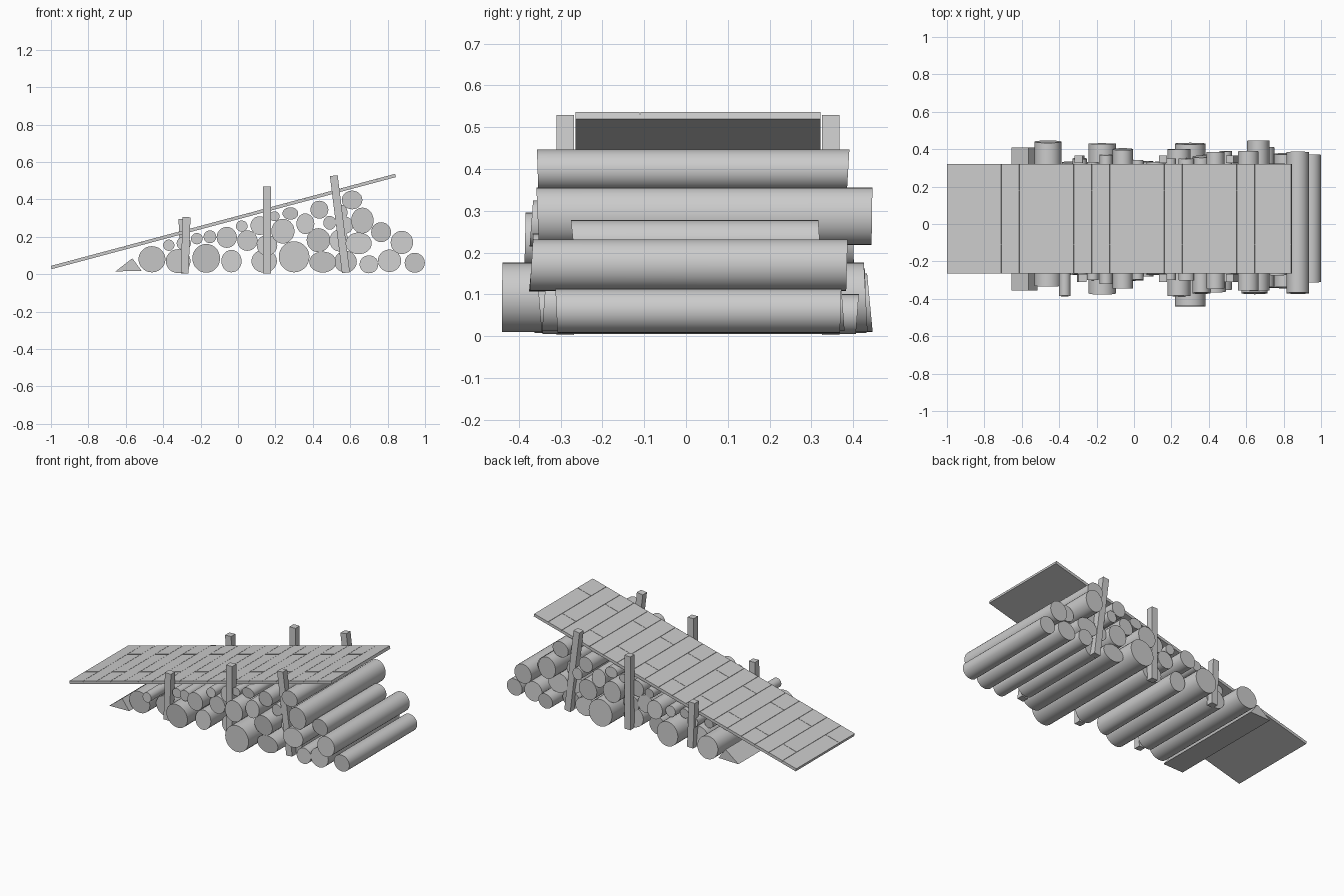
import bpy, bmesh, math, random
from mathutils import Matrix, Vector

if "Cube" in bpy.data.objects:
    bpy.data.objects.remove(bpy.data.objects["Cube"])
random.seed(4)


def finish(name, bm, smooth=False):
    bmesh.ops.recalc_face_normals(bm, faces=bm.faces)
    me = bpy.data.meshes.new(name)
    bm.to_mesh(me)
    bm.free()
    ob = bpy.data.objects.new(name, me)
    bpy.context.collection.objects.link(ob)
    if smooth:
        bpy.ops.object.select_all(action='DESELECT')
        ob.select_set(True)
        bpy.context.view_layer.objects.active = ob
        bpy.ops.object.shade_smooth_by_angle(angle=math.radians(40))
    return ob


def prism(name, front, back, smooth=False):
    """Closed solid between two matching outlines."""
    bm = bmesh.new()
    a = [bm.verts.new(p) for p in front]
    b = [bm.verts.new(p) for p in back]
    bm.faces.new(a)
    bm.faces.new(b[::-1])
    n = len(a)
    for i in range(n):
        bm.faces.new((a[i], b[i], b[(i + 1) % n], a[(i + 1) % n]))
    return finish(name, bm, smooth)


def log(name, x, z, rx, rz, y0, y1):
    # slightly slanted sawn ends
    ends = []
    for y in (y0, y1):
        k = random.uniform(-0.12, 0.12)
        ends.append([(x + rx * math.cos(t), y + k * rz * math.sin(t), z + rz * math.sin(t))
                     for t in (2 * math.pi * i / 28 for i in range(28))])
    prism(name, ends[0], ends[1], True)


# Logs: x, z, half width, half height, front y, back y
bottom_logs = [
    (-.46, .08, .072, .070, -.33, .44), (-.32, .07, .066, .064, -.27, .33),
    (-.17, .085, .074, .077, -.37, .43), (-.035, .07, .054, .060, -.30, .34),
    (.14, .07, .068, .062, -.265, .325), (.30, .093, .082, .083, -.44, .43),
    (.453, .065, .072, .056, -.35, .36), (.575, .067, .06, .058, -.265, .33),
    (.70, .053, .05, .048, -.34, .41), (.81, .072, .062, .06, -.34, .375),
    (.945, .061, .054, .053, -.31, .37)]
upper_logs = [
    (-.37, .155, .03, .03, -.385, .30), (-.29, .165, .038, .036, -.27, .35),
    (-.22, .19, .031, .03, -.30, .33), (-.15, .20, .034, .034, -.32, .37),
    (-.06, .197, .054, .056, -.345, .40), (.02, .257, .031, .03, -.30, .34),
    (.05, .18, .054, .055, -.28, .335), (.115, .26, .048, .05, -.268, .33),
    (.155, .155, .055, .055, -.268, .33), (.195, .31, .028, .026, -.30, .35),
    (.24, .23, .062, .066, -.385, .40), (.28, .325, .042, .033, -.30, .35),
    (.36, .27, .048, .055, -.37, .36), (.43, .182, .063, .064, -.36, .37),
    (.435, .345, .048, .048, -.345, .385), (.49, .275, .034, .037, -.31, .39),
    (.54, .18, .05, .058, -.265, .34), (.55, .33, .035, .042, -.265, .32),
    (.575, .262, .04, .045, -.265, .32), (.61, .397, .055, .05, -.355, .388),
    (.665, .287, .06, .069, -.355, .445), (.645, .165, .07, .058, -.37, .36),
    (.765, .225, .053, .053, -.27, .32), (.876, .17, .06, .062, -.37, .385)]
for group, logs in (("bottom_log", bottom_logs), ("upper_log", upper_logs)):
    for i, data in enumerate(logs):
        log(f"{group}_{i + 1}", *data)

# Wedge that stops the pile from rolling
tri = [(-.655, .015), (-.565, .085), (-.515, .018)]
prism("wedge", [(x, -.355, z) for x, z in tri], [(x, .41, z) for x, z in tri])


# Stakes on both sides
def stake(name, xb, zb, xt, zt, y, w=.021):
    d = Vector((xt - xb, 0, zt - zb)).normalized()
    s = Vector((d.z, 0, -d.x)) * w
    t = Vector((0, w, 0))
    ring = lambda c: [c - s - t, c + s - t, c + s + t, c - s + t]
    prism(name, ring(Vector((xb, y, zb))), ring(Vector((xt, y, zt))))


for side, y in (("front", -.289), ("back", .346)):
    low_top = (-.275, .305) if side == "front" else (-.297, .295)
    stake(f"{side}_stake_low", -.285, .005, *low_top, y)
    stake(f"{side}_stake_middle", .155, .003, .155, .468, y)
    stake(f"{side}_stake_high", .577, .008, .512, .527, y)

# Ramp: thin backing with staggered planks on top
start, end = Vector((-.998, .03, .036)), Vector((.842, .03, .528))
length = (end - start).length
tilt = Matrix.Translation(start) @ Matrix.Rotation(
    -math.atan2(end.z - start.z, end.x - start.x), 4, 'Y')


def ramp_box(bm, x0, x1, y0, y1, z0, z1):
    m = tilt @ Matrix.Translation(((x0 + x1) / 2, (y0 + y1) / 2 - .03, (z0 + z1) / 2)) \
        @ Matrix.Diagonal((x1 - x0, y1 - y0, z1 - z0, 1))
    bmesh.ops.create_cube(bm, size=1, matrix=m)


bm = bmesh.new()
ramp_box(bm, 0, length, -.264, .322, -.009, .004)
finish("ramp_backing", bm)
bm = bmesh.new()
count, gap = 19, .001
step = length / count
for i in range(count):
    joint = -.11 if i % 2 == 0 else .18
    a, b = i * step + (gap if i else 0), (i + 1) * step - (gap if i < count - 1 else 0)
    ramp_box(bm, a, b, -.264, joint - gap, .004, .009)
    ramp_box(bm, a, b, joint + gap, .322, .004, .009)
finish("ramp_planks", bm)
